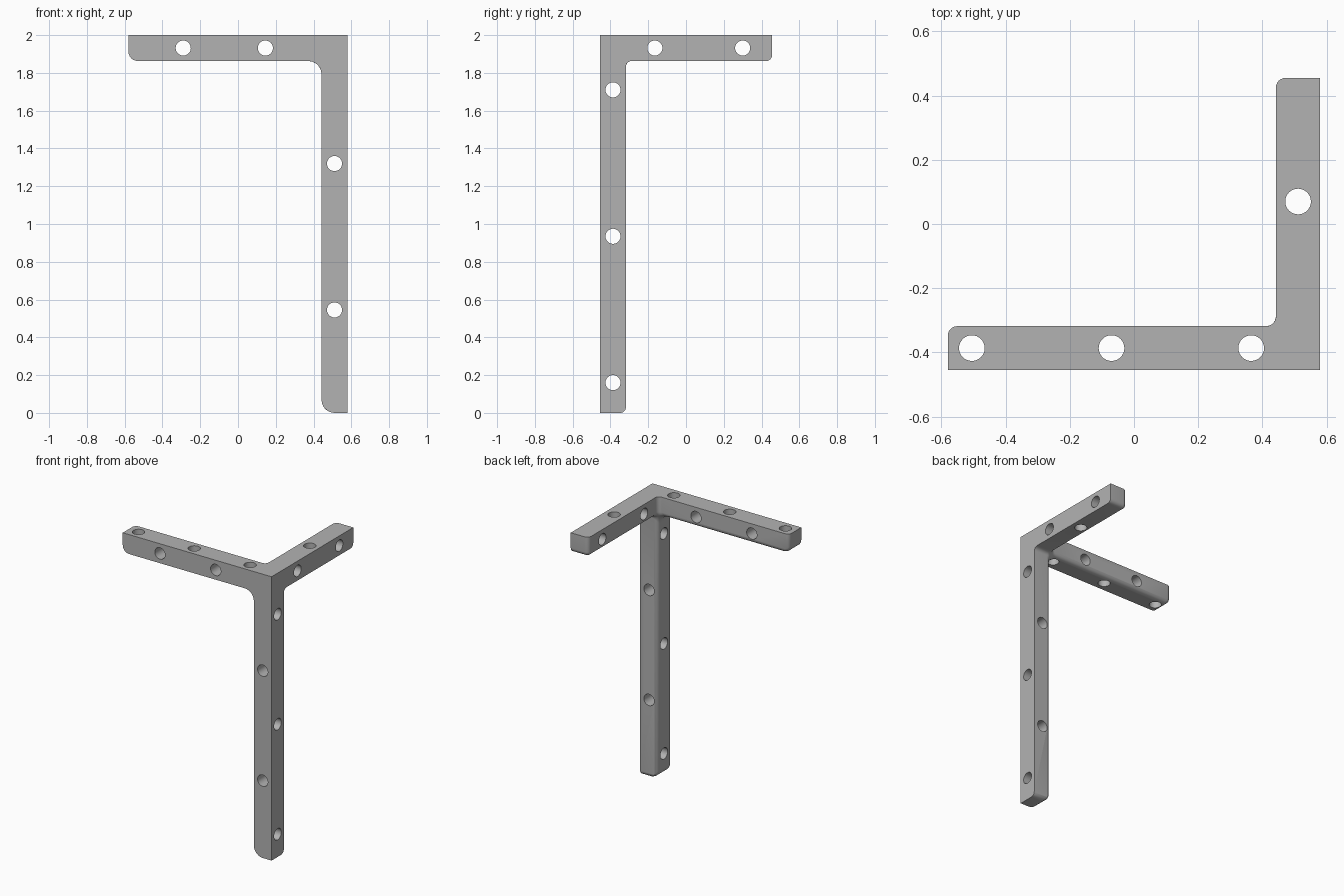
import bpy, bmesh
from mathutils import Matrix, Vector

cube = bpy.data.objects.get("Cube")
if cube:
    bpy.data.objects.remove(cube, do_unlink=True)

# Material
grey = bpy.data.materials.new("plain grey")
grey.use_nodes = True
colour = (0.45, 0.45, 0.45, 1)
grey.diffuse_color = colour
grey.node_tree.nodes["Principled BSDF"].inputs["Base Color"].default_value = colour

# Outer corner, inner corner and arm tips of the three-way bracket
OUTER = Vector((0.58, -0.455, 2.0))
INNER = Vector((0.442, -0.318, 1.863))
TIPS = Vector((-0.58, 0.455, 0.0))
MID = (OUTER + INNER) / 2
SMALL, LARGE, TIP = 0.03, 0.07, 0.05


def make_object(name, bm):
    mesh = bpy.data.meshes.new(name)
    bm.to_mesh(mesh)
    bm.free()
    obj = bpy.data.objects.new(name, mesh)
    bpy.context.collection.objects.link(obj)
    return obj


def add_cell(bm, arm):
    """Shell of one cell: the corner block (arm None) or an arm; inner joints stay open."""
    a, b = OUTER.copy(), INNER.copy()
    if arm is not None:
        a[arm], b[arm] = INNER[arm], TIPS[arm]
    for axis in range(3):
        u, v = [i for i in range(3) if i != axis]
        for end in (a, b):
            if (arm is None and end is b) or (axis == arm and end is a):
                continue
            corners = []
            for pu, pv in ((a, a), (b, a), (b, b), (a, b)):
                p = Vector()
                p[axis], p[u], p[v] = end[axis], pu[u], pv[v]
                corners.append(bm.verts.new(p))
            bm.faces.new(corners)


# Bracket body
bm = bmesh.new()
for arm in (None, 0, 1, 2):
    add_cell(bm, arm)
bmesh.ops.remove_doubles(bm, verts=bm.verts, dist=0.0001)
bmesh.ops.recalc_face_normals(bm, faces=bm.faces)
bmesh.ops.dissolve_limit(bm, angle_limit=0.01, verts=bm.verts, edges=bm.edges)


def on_outer_plane(face):
    c = face.calc_center_median()
    return any(abs(c[i] - OUTER[i]) < 0.001 for i in range(3))


# Round every edge that touches no outer plane
weight = bm.edges.layers.float.new("bevel_weight_edge")
for e in bm.edges:
    if any(on_outer_plane(f) for f in e.link_faces):
        continue
    a, b = (v.co for v in e.verts)
    mid, radius = (a + b) / 2, SMALL
    if abs(a.y - b.y) > 0.01 and mid.y < INNER.y:
        radius = TIP if mid.x < 0 else LARGE
    e[weight] = radius / LARGE
body = make_object("corner_bracket", bm)
body.data.materials.append(grey)
bevel = body.modifiers.new("rounding", 'BEVEL')
bevel.limit_method = 'WEIGHT'
bevel.width = LARGE
bevel.segments = 6

# Screw holes: (arm axis, drilling axis, positions along the arm)
HOLES = [(0, 1, (-0.29, 0.145)), (0, 2, (-0.505, -0.07, 0.365)),
         (1, 0, (-0.165, 0.30)), (1, 2, (0.07,)),
         (2, 0, (0.16, 0.935, 1.71)), (2, 1, (0.545, 1.32))]
TURN = [Matrix.Rotation(1.5707963, 4, 'Y'), Matrix.Rotation(1.5707963, 4, 'X'), Matrix()]
bm = bmesh.new()
for arm, drill, places in HOLES:
    for place in places:
        spot = MID.copy()
        spot[arm] = place
        bmesh.ops.create_cone(bm, cap_ends=True, segments=32, radius1=0.04, radius2=0.04,
                              depth=0.3, matrix=Matrix.Translation(spot) @ TURN[drill])
cutter = make_object("hole_cutter", bm)
cutter.hide_render = True
cutter.data.materials.append(grey)
cut = body.modifiers.new("holes", 'BOOLEAN')
cut.operation = 'DIFFERENCE'
cut.solver = 'EXACT'
cut.object = cutter

# Apply, drop the cutter and smooth the curved faces
bpy.ops.object.select_all(action='DESELECT')
body.select_set(True)
bpy.context.view_layer.objects.active = body
for name in ("rounding", "holes"):
    bpy.ops.object.modifier_apply(modifier=name)
bpy.data.objects.remove(cutter, do_unlink=True)
bpy.ops.object.shade_smooth_by_angle(angle=0.6)
